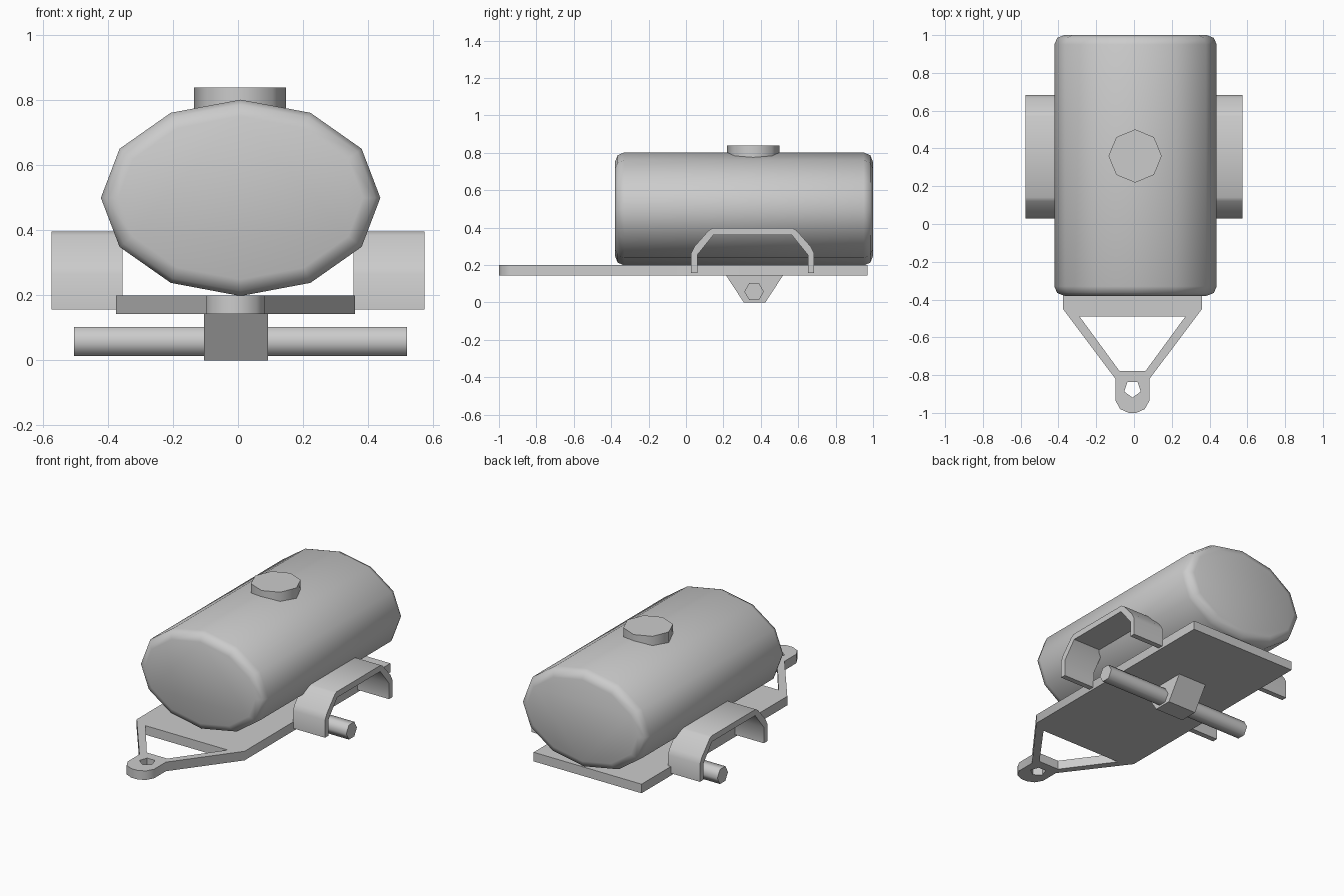
import bpy, bmesh, math
from mathutils import Vector

cube = bpy.data.objects.get("Cube")
if cube:
    bpy.data.objects.remove(cube, do_unlink=True)

grey = bpy.data.materials.new("plain grey")
grey.use_nodes = True
colour = (0.6, 0.6, 0.6, 1)
grey.diffuse_color = colour
grey.node_tree.nodes["Principled BSDF"].inputs["Base Color"].default_value = colour


def finish(obj, angle):
    """Give the object its material and smooth shading below an angle."""
    obj.data.materials.clear()
    obj.data.materials.append(grey)
    bpy.ops.object.select_all(action="DESELECT")
    obj.select_set(True)
    bpy.context.view_layer.objects.active = obj
    bpy.ops.object.shade_smooth_by_angle(angle=math.radians(angle))


def prism(name, outline, depth, angle=50, bevel=0):
    """Extrude a closed 3D outline along a vector, optionally rounding both ends."""
    bm = bmesh.new()
    face = bm.faces.new([bm.verts.new(p) for p in outline])
    result = bmesh.ops.extrude_face_region(bm, geom=[face], use_keep_orig=True)
    verts = [g for g in result["geom"] if isinstance(g, bmesh.types.BMVert)]
    bmesh.ops.translate(bm, verts=verts, vec=Vector(depth))
    bmesh.ops.recalc_face_normals(bm, faces=bm.faces)
    if bevel:
        rims = {e for f in bm.faces if len(f.verts) > 4 for e in f.edges}
        bmesh.ops.bevel(bm, geom=list(rims), offset=bevel, segments=2,
                        profile=0.5, affect="EDGES")
    mesh = bpy.data.meshes.new(name)
    bm.to_mesh(mesh)
    bm.free()
    obj = bpy.data.objects.new(name, mesh)
    bpy.context.collection.objects.link(obj)
    finish(obj, angle)
    return obj


def ring(sides, ru, rv, turn=0):
    steps = [turn + math.tau * i / sides for i in range(sides)]
    return [(ru * math.cos(a), rv * math.sin(a)) for a in steps]


# Oval tank with rounded rims
prism("tank", [(0.008 + x, -0.38, 0.5 + z) for x, z in ring(12, 0.43, 0.302)],
      (0, 1.38, 0), angle=55, bevel=0.05)

# Filler hatch
prism("hatch", [(0.006 + x, 0.36 + y, 0.74) for x, y in ring(8, 0.141, 0.141)],
      (0, 0, 0.1))

# Flat chassis with drawbar, triangular opening and hitch hole
half = [(0.368, 0.97), (0.368, -0.45), (0.09, -0.82), (0.09, -0.935),
        (0.065, -0.98), (0.02, -1.0)]
outer = half + [(-x, y) for x, y in reversed(half)]
opening = [(0.28, -0.49), (0.07, -0.777), (-0.07, -0.777), (-0.28, -0.49)]
hole = [(x, -0.873 + y) for x, y in ring(5, 0.046, 0.046, -math.pi / 2)]
curve = bpy.data.curves.new("chassis", "CURVE")
curve.dimensions = "2D"
curve.fill_mode = "BOTH"
curve.extrude = 0.028
for loop in (outer, opening, hole):
    spline = curve.splines.new("POLY")
    spline.points.add(len(loop) - 1)
    spline.use_cyclic_u = True
    for point, (x, y) in zip(spline.points, loop):
        point.co = (x - 0.008, y, 0, 1)
chassis = bpy.data.objects.new("chassis", curve)
chassis.location.z = 0.171
bpy.context.collection.objects.link(chassis)
bpy.ops.object.select_all(action="DESELECT")
chassis.select_set(True)
bpy.context.view_layer.objects.active = chassis
bpy.ops.object.convert(target="MESH")
chassis = bpy.context.view_layer.objects.active
bm = bmesh.new()
bm.from_mesh(chassis.data)
bmesh.ops.remove_doubles(bm, verts=bm.verts, dist=0.0005)
bmesh.ops.recalc_face_normals(bm, faces=bm.faces)
bm.to_mesh(chassis.data)
bm.free()
finish(chassis, 40)

# Arched mudguards over the axle ends
outside = [(0.328, 0.157), (0.328, 0.265), (0.31, 0.3), (0.235, 0.385), (0.215, 0.397)]
inside = [(0.295, 0.157), (0.295, 0.255), (0.21, 0.36)]
arch = (outside + [(-y, z) for y, z in reversed(outside)]
        + [(-y, z) for y, z in inside] + list(reversed(inside)))
for side, name in ((1, "left_mudguard"), (-1, "right_mudguard")):
    prism(name, [(side * 0.355, 0.356 + y, z) for y, z in arch],
          (side * 0.219, 0, 0), angle=45)

# Axle and its tapered mount
prism("axle", [(-0.505, 0.364 + y, 0.058 + z) for y, z in ring(6, 0.052, 0.052)],
      (1.025, 0, 0), angle=65)
prism("axle_mount", [(-0.105, 0.364 + y, z) for y, z in
                     ((-0.15, 0.145), (-0.055, 0), (0.06, 0), (0.155, 0.145))],
      (0.197, 0, 0), angle=30)
